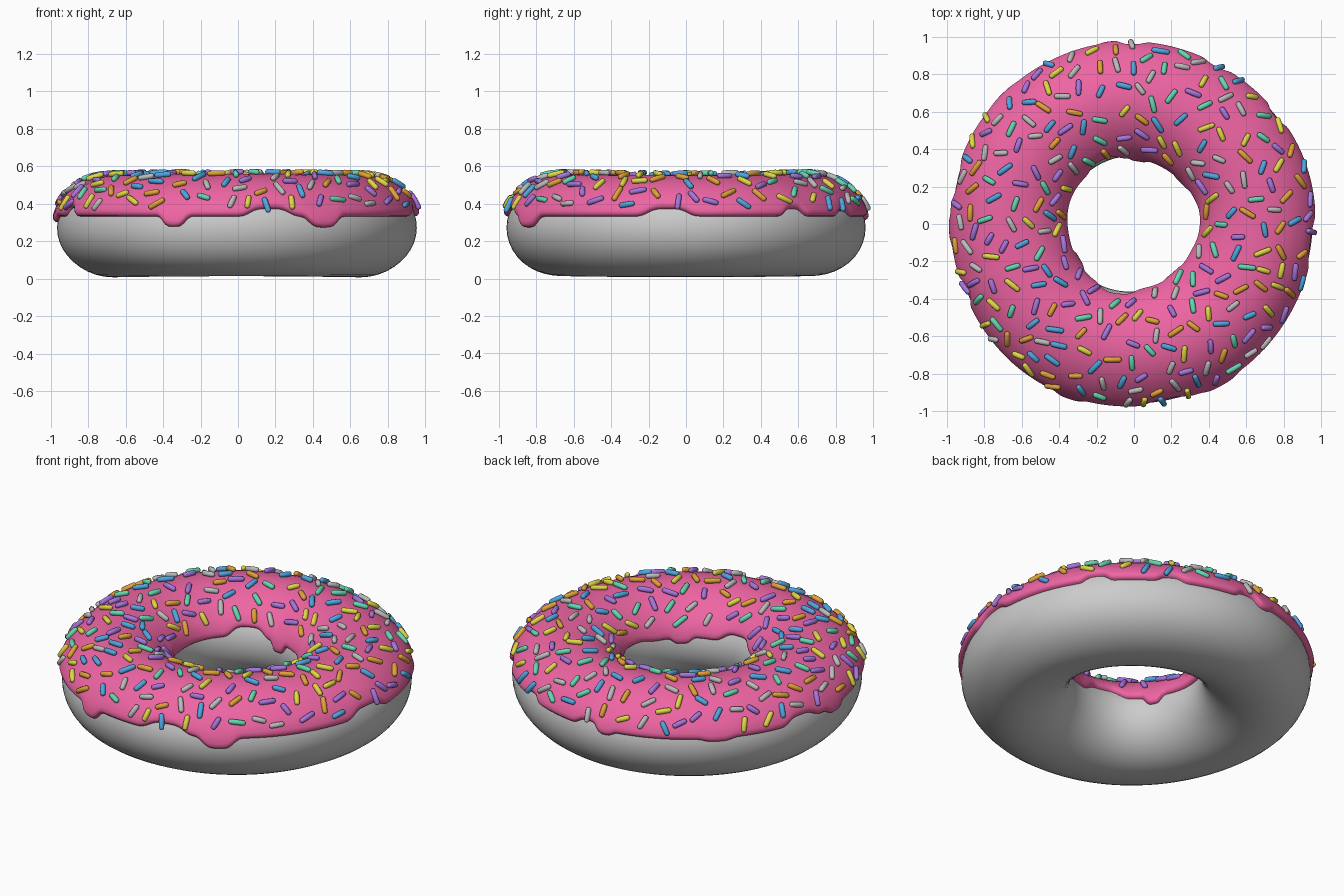
import bpy, bmesh, math, random
from mathutils import Vector, Matrix

if "Cube" in bpy.data.objects:
    bpy.data.objects.remove(bpy.data.objects["Cube"])

random.seed(7)
R, A, B, CZ = 0.66, 0.30, 0.262, 0.272   # ring radius, section half-width / half-height, centre height


def material(name, rgb):
    m = bpy.data.materials.new(name)
    m.diffuse_color = (*rgb, 1)
    m.use_nodes = True
    m.node_tree.nodes["Principled BSDF"].inputs["Base Color"].default_value = m.diffuse_color
    return m


def add_object(name, bm, mat=None):
    bmesh.ops.recalc_face_normals(bm, faces=bm.faces)
    me = bpy.data.meshes.new(name)
    bm.to_mesh(me)
    bm.free()
    for p in me.polygons:
        p.use_smooth = True
    ob = bpy.data.objects.new(name, me)
    bpy.context.collection.objects.link(ob)
    if mat:
        me.materials.append(mat)
    return ob


def surface(th, ph, off=0.0):
    """Point on the slightly uneven dough ring, pushed out by off along the section normal."""
    wob = 0.005 * math.sin(3 * th + 1) + 0.003 * math.sin(5 * th)
    nx, nz = math.cos(ph) / A, math.sin(ph) / B
    n = math.hypot(nx, nz)
    r = R + wob + A * math.cos(ph) + off * nx / n
    z = CZ + (B + 0.003 * math.sin(2 * th + 3 * ph)) * math.sin(ph) + off * nz / n
    return Vector((r * math.cos(th) - 0.01, r * math.sin(th), z))


def skin(bm, rings, close_section):
    """Bridge a closed loop of cross-sections."""
    vs = [[bm.verts.new(p) for p in ring] for ring in rings]
    m = len(vs[0])
    for i in range(len(vs)):
        a, b = vs[i - 1], vs[i]
        for j in range(m if close_section else m - 1):
            k = (j + 1) % m
            bm.faces.new((a[j], b[j], b[k], a[k]))


# Dough ring
bm = bmesh.new()
skin(bm, [[surface(2 * math.pi * i / 96, 2 * math.pi * j / 40) for j in range(40)]
          for i in range(96)], True)
add_object("dough", bm)

# Icing rim: (angle in degrees, half-width, height change) of drips and notches
OUTER = [(-110, 4, -0.055), (-79, 7, 0.042), (-61, 5.5, -0.058), (-6, 7, 0.04),
         (37, 4, 0.04), (62, 4, 0.03), (90, 4, 0.03), (97, 3, -0.02),
         (135, 5, -0.015), (166, 6, 0.035), (182, 4, -0.03), (202, 4, 0.045)]
INNER = [(115, 15, 0.05), (84, 7, -0.05), (-102, 16, 0.05), (-135, 30, 0.01),
         (-146, 8, -0.05), (0, 20, 0.02), (40, 8, -0.03), (-50, 9, -0.03)]


def rim(deg, bumps):
    z = 0.332
    for c, w, h in bumps:
        d = (deg - c + 180) % 360 - 180
        z += h * math.exp(-(d / w) ** 4)
    return z


# Icing shell with rounded lips that tuck into the dough
N = 300
rings = []
for i in range(N):
    deg = 360 * i / N
    th = math.radians(deg)
    p0 = math.asin((rim(deg, OUTER) - CZ) / B)
    p1 = math.pi - math.asin((rim(deg, INNER) - CZ) / B)
    lip = [(0, -0.006), (0, 0.010), (0.022, 0.021), (0.06, 0.028), (0.12, 0.030)]
    body = [(0.25 + (p1 - p0 - 0.5) * j / 20, 0.030 - 0.008 * math.sin(math.pi * j / 20) ** 0.5)
            for j in range(21)]
    ring = [surface(th, p0 + a, o) for a, o in lip]
    ring += [surface(th, p0 + a, o) for a, o in body]
    ring += [surface(th, p1 - a, o * 0.9) for a, o in reversed(lip)]
    rings.append(ring)
bm = bmesh.new()
skin(bm, rings, False)
add_object("icing", bm, material("pink_icing", (0.86, 0.13, 0.37)))

# Sprinkles scattered over the icing with even spacing
COLOURS = {"blue": (0.08, 0.38, 0.75), "green": (0.13, 0.68, 0.44), "yellow": (0.75, 0.68, 0.06),
           "orange": (0.75, 0.36, 0.04), "purple": (0.38, 0.18, 0.72), "grey": (0.5, 0.5, 0.5)}
meshes = {c: bmesh.new() for c in COLOURS}
names = list(COLOURS)
placed = []
for _ in range(6000):
    th, ph = random.uniform(0, 2 * math.pi), random.uniform(0.42, 2.6)
    if random.random() > (R + A * math.cos(ph)) / (R + A):
        continue
    p = surface(th, ph, 0.033)
    if any((p - q).length < 0.085 for q in placed):
        continue
    placed.append(p)
    # Local frame: along the ring, across the section, and outward
    u = (surface(th + 0.01, ph) - surface(th - 0.01, ph)).normalized()
    v = (surface(th, ph + 0.01) - surface(th, ph - 0.01)).normalized()
    n = u.cross(v).normalized()
    if n.dot(surface(th, ph, 0.1) - p) < 0:
        n = -n
    a = random.uniform(0, math.pi)
    d = u * math.cos(a) + v * math.sin(a)
    d = (d - n * d.dot(n)).normalized()
    s = n.cross(d)
    rot = Matrix((s, n, d)).transposed().to_4x4()
    bm = meshes[names[len(placed) % 6] if random.random() < 0.4 else random.choice(names)]
    out = bmesh.ops.create_uvsphere(bm, u_segments=10, v_segments=8, radius=0.0155)
    half = random.uniform(0.022, 0.034)
    for vert in out["verts"]:
        if abs(vert.co.z) > 1e-4:
            vert.co.z += math.copysign(half, vert.co.z)
    bmesh.ops.transform(bm, matrix=Matrix.Translation(p) @ rot, verts=out["verts"])
for c, bm in meshes.items():
    add_object("sprinkles_" + c, bm, material("sprinkle_" + c, COLOURS[c]))
